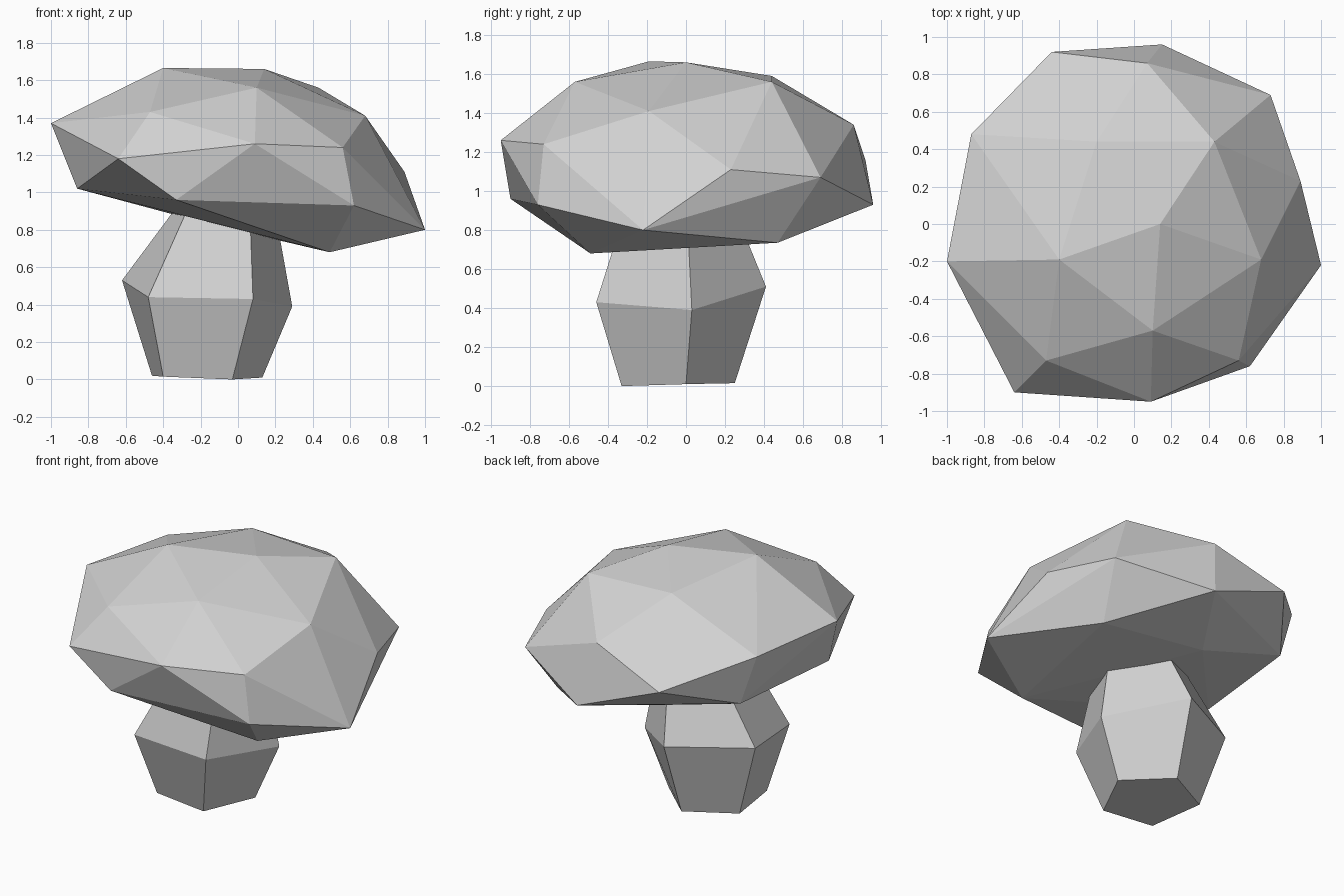
import bpy
import bmesh
from mathutils import Vector

# Remove the default object only
default_object = bpy.data.objects.get("Cube")
if default_object:
    bpy.data.objects.remove(default_object, do_unlink=True)


def make_material(name, colour):
    material = bpy.data.materials.new(name)
    material.use_nodes = True
    material.diffuse_color = colour
    shader = next(n for n in material.node_tree.nodes if n.type == "BSDF_PRINCIPLED")
    shader.inputs["Base Color"].default_value = colour
    shader.inputs["Roughness"].default_value = 1
    return material


def finish_object(name, mesh_builder, material):
    """Turn the bmesh into a flat-shaded object with one material."""
    bmesh.ops.recalc_face_normals(mesh_builder, faces=mesh_builder.faces)
    mesh = bpy.data.meshes.new(name)
    mesh_builder.to_mesh(mesh)
    mesh_builder.free()
    mesh.materials.append(material)
    mesh.shade_flat()
    thing = bpy.data.objects.new(name, mesh)
    bpy.context.collection.objects.link(thing)
    return thing


def faceted_boulder(name, corners, material):
    """Wrap a faceted convex skin around the given corners."""
    builder = bmesh.new()
    for corner in corners:
        builder.verts.new(Vector(corner))
    result = bmesh.ops.convex_hull(builder, input=builder.verts)
    unused = {e for key in ("geom_interior", "geom_unused") for e in result[key]
              if isinstance(e, bmesh.types.BMVert)}
    bmesh.ops.delete(builder, geom=list(unused), context="VERTS")
    return finish_object(name, builder, material)


def lofted_column(name, rings, material):
    """Bridge rings of corners from bottom to top and close both ends."""
    builder = bmesh.new()
    loops = [[builder.verts.new(Vector(corner)) for corner in ring] for ring in rings]
    for lower, upper in zip(loops, loops[1:]):
        for i in range(len(lower)):
            j = (i + 1) % len(lower)
            builder.faces.new((lower[i], lower[j], upper[j], upper[i]))
    builder.faces.new(loops[0])
    builder.faces.new(loops[-1])
    return finish_object(name, builder, material)


stone_grey = make_material("stone grey", (0.64, 0.64, 0.64, 1))

# Cap: crown, shoulder, tilted rim and underside
crown = [(-.4, -.19, 1.665), (.14, 0, 1.66), (-.2, .44, 1.59),
         (.43, .44, 1.56), (.1, -.57, 1.56)]
shoulder = [(-.47, -.73, 1.43), (.56, -.73, 1.24), (.68, -.19, 1.41),
            (.07, .86, 1.34), (.89, .23, 1.11), (.73, .69, 1.07)]
rim = [(-1, -.2, 1.37), (-.64, -.9, 1.18), (.09, -.95, 1.26), (.62, -.76, .93),
       (1, -.22, .8), (.15, .96, .93), (-.44, .92, 1.16), (-.87, .48, 1.35)]
underside = [(-.86, -.31, 1.02), (-.33, -.9, .96), (.49, -.49, .68),
             (.64, .47, .735), (-.15, .48, .83), (-.76, .5, 1.01)]
faceted_boulder("cap", crown + shoulder + rim + underside, stone_grey)

# Stem: five-sided foot, swollen middle and neck buried in the cap
foot = [(-.03, -.33, 0), (-.4, -.3, .015), (-.46, .08, .02),
        (-.14, .25, .015), (.13, 0, .01)]
belly = [(.08, -.46, .43), (-.48, -.43, .44), (-.62, .14, .53),
         (-.12, .41, .51), (.29, .03, .39)]
neck = [(.06, -.28, 1), (-.23, -.26, 1), (-.27, .08, 1),
        (-.02, .21, 1), (.18, 0, 1)]
lofted_column("stem", [foot, belly, neck], stone_grey)
